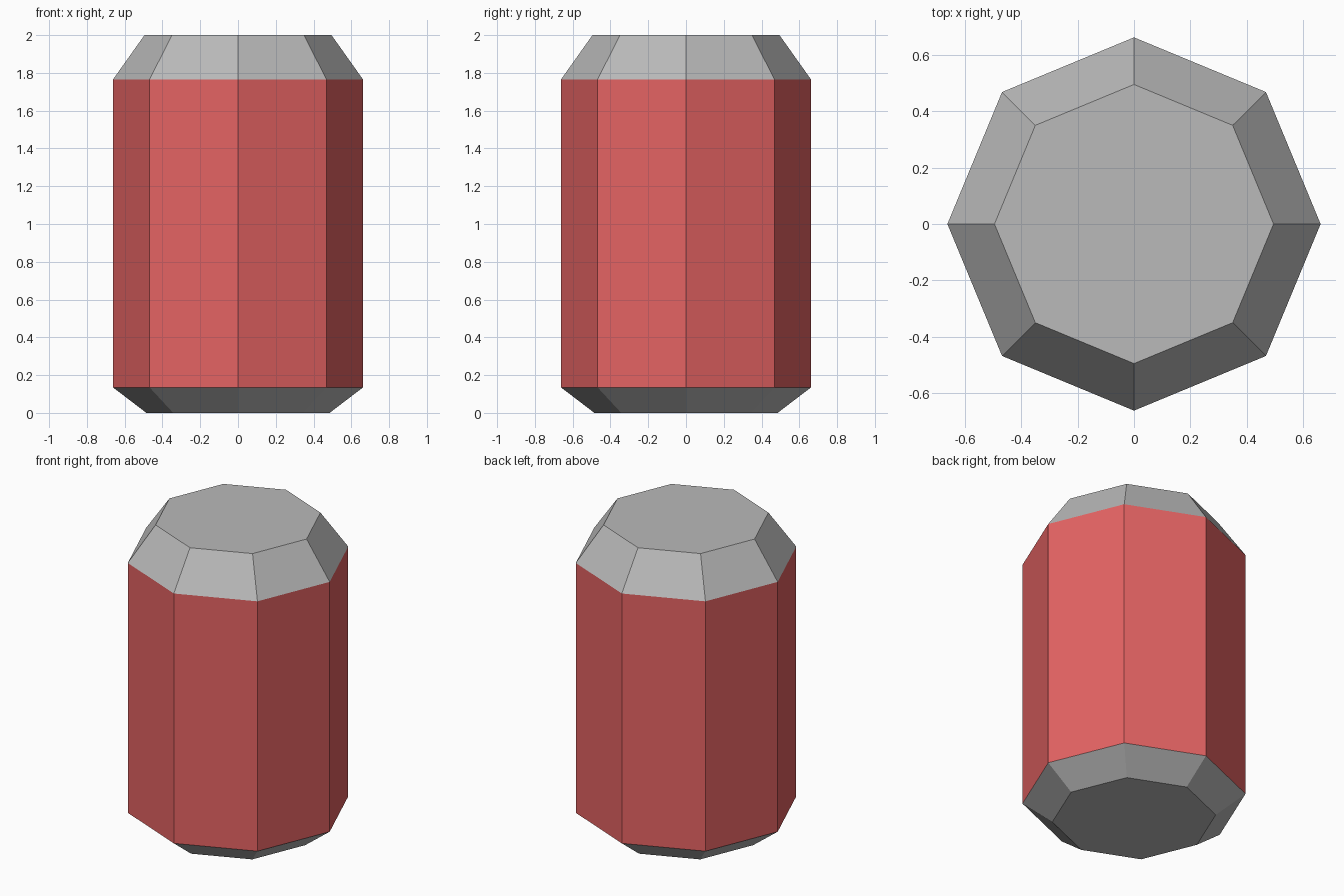
import bpy
import bmesh
from math import cos, sin, tau

SIDES = 8

if "Cube" in bpy.data.objects:
    bpy.data.objects.remove(bpy.data.objects["Cube"], do_unlink=True)


def make_material(name, rgb):
    mat = bpy.data.materials.new(name)
    mat.use_nodes = True
    colour = (*rgb, 1.0)
    mat.diffuse_color = colour
    mat.node_tree.nodes["Principled BSDF"].inputs["Base Color"].default_value = colour
    return mat


red = make_material("red_paint", (0.78, 0.125, 0.125))
grey = make_material("grey_metal", (0.49, 0.49, 0.49))

# Can profile, bottom to top: (radius, height)
profile = [(0.485, 0.0), (0.662, 0.135), (0.662, 1.765), (0.495, 2.0)]

bm = bmesh.new()
rings = [
    [bm.verts.new((r * cos(tau * i / SIDES), r * sin(tau * i / SIDES), z))
     for i in range(SIDES)]
    for r, z in profile
]

# Bottom and top caps
bm.faces.new(rings[0][::-1])
bm.faces.new(rings[-1])

# Side bands; only the vertical wall is painted red
for level, (low, high) in enumerate(zip(rings, rings[1:])):
    for i in range(SIDES):
        j = (i + 1) % SIDES
        face = bm.faces.new((low[i], low[j], high[j], high[i]))
        face.material_index = 1 if level == 1 else 0

mesh = bpy.data.meshes.new("can")
bm.to_mesh(mesh)
bm.free()
mesh.materials.append(grey)
mesh.materials.append(red)
can = bpy.data.objects.new("can", mesh)
bpy.context.collection.objects.link(can)
